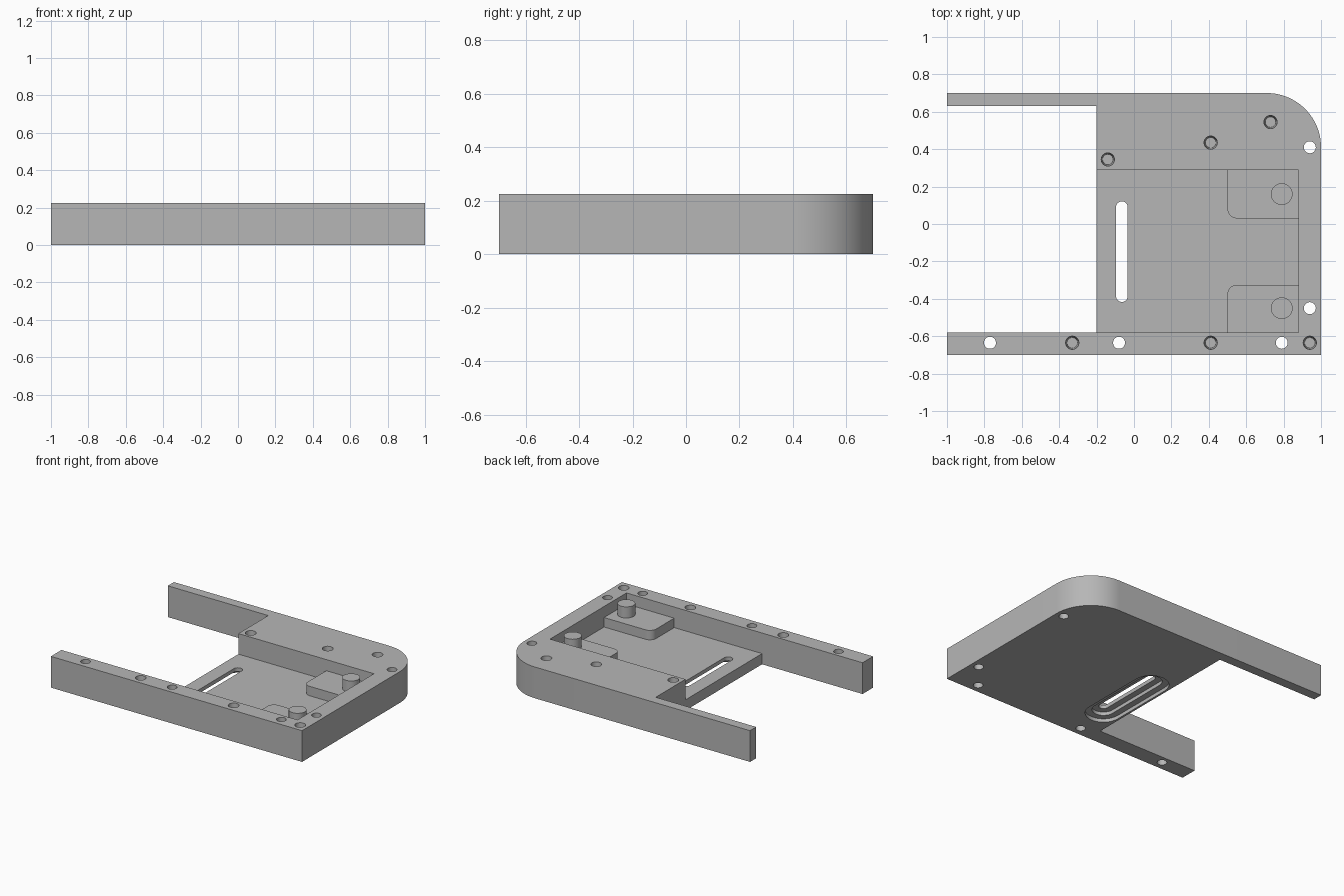
import bpy, bmesh
from math import sin, cos, pi, radians

cube = bpy.data.objects.get("Cube")
if cube:
    bpy.data.objects.remove(cube, do_unlink=True)

HEIGHT, FLOOR, STEP = 0.225, 0.077, 0.145

grey = bpy.data.materials.new("plain grey")
grey.use_nodes = True
grey.diffuse_color = (0.47, 0.47, 0.47, 1)
grey.node_tree.nodes["Principled BSDF"].inputs["Base Color"].default_value = grey.diffuse_color


def arc(cx, cy, r, start, end, n=16):
    angles = [radians(start + (end - start) * i / n) for i in range(n + 1)]
    return [(cx + r * cos(a), cy + r * sin(a)) for a in angles]


def circle(cx, cy, r):
    return arc(cx, cy, r, 0, 360, 32)[:-1]


def stadium(cx, cy, half, r):
    return arc(cx, cy + half, r, 0, 180) + arc(cx, cy - half, r, 180, 360)


def box(x0, y0, x1, y1):
    return [(x0, y0), (x1, y0), (x1, y1), (x0, y1)]


def prism(name, outline, z0, z1, top_outline=None):
    """Solid between an outline at z0 and a matching one at z1."""
    bm = bmesh.new()
    low = [bm.verts.new((x, y, z0)) for x, y in outline]
    high = [bm.verts.new((x, y, z1)) for x, y in top_outline or outline]
    bm.faces.new(low[::-1])
    bm.faces.new(high)
    for i in range(len(low)):
        j = (i + 1) % len(low)
        bm.faces.new((low[i], low[j], high[j], high[i]))
    bmesh.ops.recalc_face_normals(bm, faces=bm.faces[:])
    mesh = bpy.data.meshes.new(name)
    bm.to_mesh(mesh)
    bm.free()
    mesh.materials.append(grey)
    obj = bpy.data.objects.new(name, mesh)
    bpy.context.collection.objects.link(obj)
    return obj


def activate(obj):
    bpy.ops.object.select_all(action='DESELECT')
    obj.select_set(True)
    bpy.context.view_layer.objects.active = obj


def cut(target, *shape):
    cutter = prism("cutter", *shape)
    cutter.hide_render = True
    mod = target.modifiers.new("cut", 'BOOLEAN')
    mod.operation, mod.solver, mod.object = 'DIFFERENCE', 'EXACT', cutter
    activate(target)
    bpy.ops.object.modifier_apply(modifier=mod.name)
    bpy.data.objects.remove(cutter, do_unlink=True)


# Housing: plate with two arms and one rounded back corner
outline = [(-1, -0.7), (1, -0.7)] + arc(0.71, 0.41, 0.29, 0, 90, 32)
outline += [(-1, 0.7), (-1, 0.63), (-0.2, 0.63), (-0.2, -0.58), (-1, -0.58)]
housing = prism("housing", outline, 0, HEIGHT)

# Open pocket
cut(housing, box(-0.3, -0.58, 0.88, 0.29), FLOOR, 0.3)

# Slot with a stepped recess underneath
for r, z0, z1 in ((0.12, -0.1, 0.025), (0.075, -0.1, 0.05), (0.031, -0.1, 0.2)):
    cut(housing, stadium(-0.065, -0.148, 0.238, r), z0, z1)

# Through holes
for x, y in ((0.94, 0.41), (0.94, -0.45), (0.79, -0.635), (-0.08, -0.635), (-0.77, -0.635)):
    cut(housing, circle(x, y, 0.032), -0.1, 0.3)

# Blind tapered holes
for x, y in ((-0.14, 0.345), (0.41, 0.435), (0.73, 0.545),
             (-0.33, -0.635), (0.41, -0.635), (0.94, -0.635)):
    cut(housing, circle(x, y, 0.028), 0.09, HEIGHT + 0.01, circle(x, y, 0.036))

parts = [housing]

# Raised corner pads, let slightly into the walls, each with a peg
back = arc(0.55, 0.08, 0.05, 180, 270) + [(0.89, 0.03), (0.89, 0.3), (0.5, 0.3)]
front = arc(0.55, -0.375, 0.05, 90, 180) + [(0.5, -0.59), (0.89, -0.59), (0.89, -0.325)]
for side, pad, y in (("back", back, 0.16), ("front", front, -0.45)):
    parts.append(prism(side + "_pad", pad, FLOOR - 0.01, STEP))
    parts.append(prism(side + "_peg", circle(0.79, y, 0.058), STEP - 0.01, HEIGHT))

for part in parts:
    activate(part)
    bpy.ops.object.shade_smooth_by_angle(angle=radians(30))
